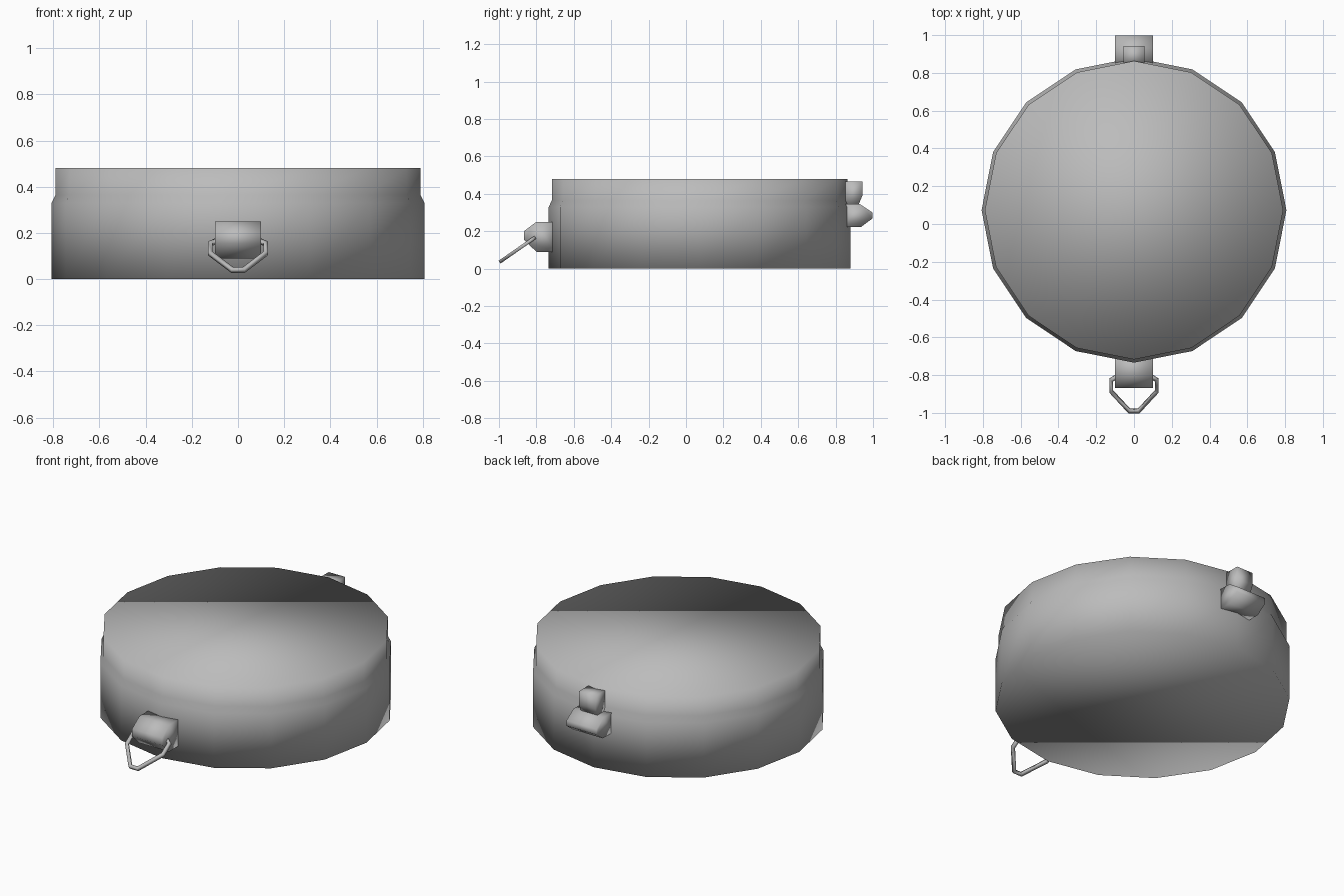
import bpy, bmesh, math
from mathutils import Vector

cube = bpy.data.objects.get("Cube")
if cube:
    bpy.data.objects.remove(cube)

# One plain grey for everything
grey = bpy.data.materials.new("plain_grey")
grey.use_nodes = True
colour = (0.5, 0.5, 0.5, 1)
grey.diffuse_color = colour
grey.node_tree.nodes["Principled BSDF"].inputs["Base Color"].default_value = colour


def finish(bm, name):
    """Turn a bmesh into a fully smooth-shaded object."""
    bmesh.ops.recalc_face_normals(bm, faces=bm.faces)
    for f in bm.faces:
        f.smooth = True
    mesh = bpy.data.meshes.new(name)
    bm.to_mesh(mesh)
    bm.free()
    mesh.materials.append(grey)
    ob = bpy.data.objects.new(name, mesh)
    bpy.context.collection.objects.link(ob)
    return ob


def loft(name, rings, cyclic=False):
    """Skin a list of point rings; ends are capped unless cyclic."""
    bm = bmesh.new()
    rings = [[bm.verts.new(p) for p in ring] for ring in rings]
    n = len(rings[0])
    pairs = list(zip(rings, rings[1:]))
    if cyclic:
        pairs.append((rings[-1], rings[0]))
    else:
        bm.faces.new(rings[0])
        bm.faces.new(rings[-1])
    for a, b in pairs:
        for i in range(n):
            j = (i + 1) % n
            bm.faces.new((a[i], a[j], b[j], b[i]))
    return finish(bm, name)


def bar(name, half_width, outline):
    """Extrude a y-z outline across x."""
    return loft(name, [[(x, y, z) for y, z in outline] for x in (-half_width, half_width)])


# Round body with a slightly narrower lid band
SIDES, CENTRE_Y = 16, 0.073
profile = [(0.807, 0), (0.807, 0.33), (0.79, 0.365), (0.79, 0.48)]
loft("round_body", [
    [(r * math.cos(math.tau * i / SIDES), CENTRE_Y + r * math.sin(math.tau * i / SIDES), z)
     for i in range(SIDES)] for r, z in profile])

# Front latch block
bar("latch_block", 0.1, [(-0.7, 0.25), (-0.80, 0.25), (-0.867, 0.2),
                         (-0.867, 0.155), (-0.80, 0.09), (-0.7, 0.09)])

# Back hinge: wide lower knuckle and small upper tab
bar("hinge_knuckle", 0.1, [(0.84, 0.345), (0.93, 0.345), (0.997, 0.3),
                           (0.997, 0.268), (0.935, 0.222), (0.84, 0.222)])
bar("hinge_tab", 0.055, [(0.84, 0.467), (0.943, 0.467), (0.943, 0.39),
                         (0.92, 0.335), (0.86, 0.335), (0.84, 0.39)])

# Tilted pull ring: square wire along a closed path (x across, d down the slope)
slope = Vector((0, -0.82, -0.57)).normalized()
normal = Vector((0, -slope.z, slope.y))
half = [(0.1, 0.01), (0.12, 0.025), (0.12, 0.1), (0.025, 0.225)]
path = [Vector(p) for p in half] + [Vector((-x, d)) for x, d in reversed(half)]
origin, t = Vector((0, -0.805, 0.168)), 0.009
rings = []
for i, p in enumerate(path):
    e1 = (p - path[i - 1]).normalized()
    e2 = (path[(i + 1) % len(path)] - p).normalized()
    side = Vector((-e1.y - e2.y, e1.x + e2.x)).normalized()
    side *= t / max(0.5, side.dot(Vector((-e1.y, e1.x))))
    rings.append([origin + Vector((p.x + s * side.x, 0, 0)) + slope * (p.y + s * side.y)
                  + normal * (h * t) for s, h in ((1, 1), (1, -1), (-1, -1), (-1, 1))])
loft("pull_ring", rings, cyclic=True)
